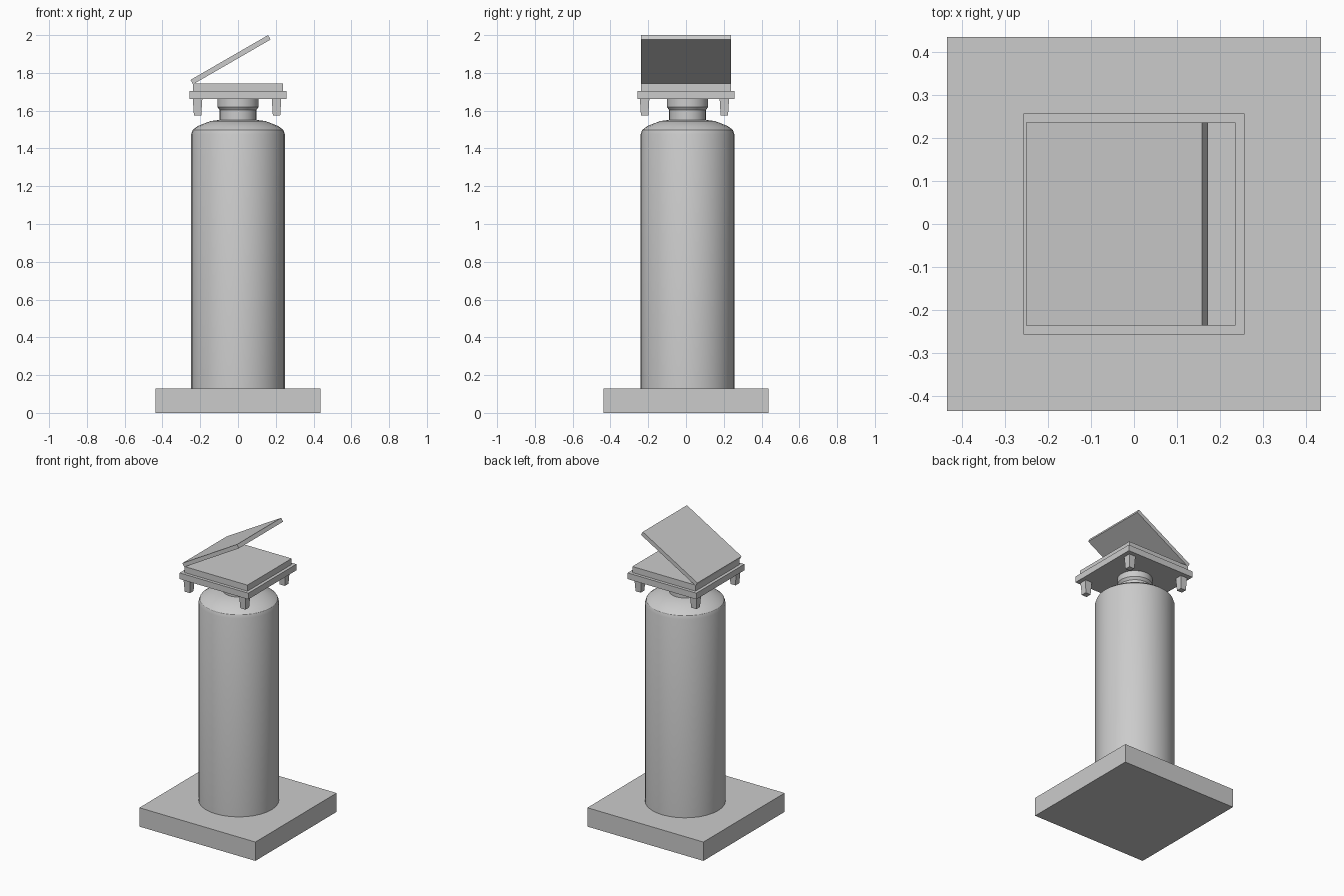
import bpy, bmesh, math
from mathutils import Matrix, Vector

if "Cube" in bpy.data.objects:
    bpy.data.objects.remove(bpy.data.objects["Cube"])


def make_object(name, bm):
    bmesh.ops.recalc_face_normals(bm, faces=bm.faces)
    mesh = bpy.data.meshes.new(name)
    bm.to_mesh(mesh)
    bm.free()
    obj = bpy.data.objects.new(name, mesh)
    bpy.context.collection.objects.link(obj)
    return obj


def box(name, centre, size, taper=1.0, tilt=0.0):
    """Box with optional bottom taper and tilt about y."""
    bm = bmesh.new()
    bmesh.ops.create_cube(bm, size=1)
    for v in bm.verts:
        k = taper if v.co.z < 0 else 1.0
        v.co = Vector((v.co.x * size[0] * k, v.co.y * size[1] * k, v.co.z * size[2]))
    bm.transform(Matrix.Translation(centre) @ Matrix.Rotation(tilt, 4, 'Y'))
    return make_object(name, bm)


def lathe(name, profile, centre, sides=32):
    """Revolve (radius, z) points around z and cap both ends."""
    bm = bmesh.new()
    rings = [[bm.verts.new((centre[0] + r * math.cos(2 * math.pi * i / sides),
                            centre[1] + r * math.sin(2 * math.pi * i / sides), z))
              for i in range(sides)] for r, z in profile]
    for a, b in zip(rings, rings[1:]):
        for i in range(sides):
            j = (i + 1) % sides
            bm.faces.new((a[i], a[j], b[j], b[i]))
    bm.faces.new(rings[0])
    bm.faces.new(rings[-1])
    obj = make_object(name, bm)
    bpy.ops.object.select_all(action='DESELECT')
    obj.select_set(True)
    bpy.context.view_layer.objects.active = obj
    bpy.ops.object.shade_smooth_by_angle(angle=math.radians(30))
    return obj


# Square base slab
box("base", (0, 0, 0.064), (0.872, 0.872, 0.128))

# Round column with rounded shoulder and collared neck
lathe("column", [(0.248, 0.128), (0.248, 1.475), (0.24, 1.498), (0.212, 1.519),
                 (0.145, 1.545), (0.097, 1.551), (0.097, 1.603), (0.109, 1.62),
                 (0.109, 1.662)], (0, 0.008))

# Stacked square plates
box("lower_plate", (0, 0, 1.682), (0.516, 0.516, 0.042))
box("upper_plate", (0, 0, 1.723), (0.474, 0.474, 0.042))

# Open lid hinged on the left edge
angle = math.radians(30)
length, thick = 0.474, 0.027
hinge = Vector((-0.238, 0, 1.7395))
along = Vector((math.cos(angle), 0, math.sin(angle)))
up = Vector((-math.sin(angle), 0, math.cos(angle)))
box("lid", hinge + along * length / 2 + up * thick / 2,
    (length, 0.474, thick), tilt=-angle)

# Four tapered feet under the lower plate
for side_x, x in (("left", -0.214), ("right", 0.204)):
    for side_y, y in (("front", -0.219), ("back", 0.203)):
        box(f"foot_{side_y}_{side_x}", (x, y, 1.618), (0.05, 0.05, 0.087), taper=0.78)
